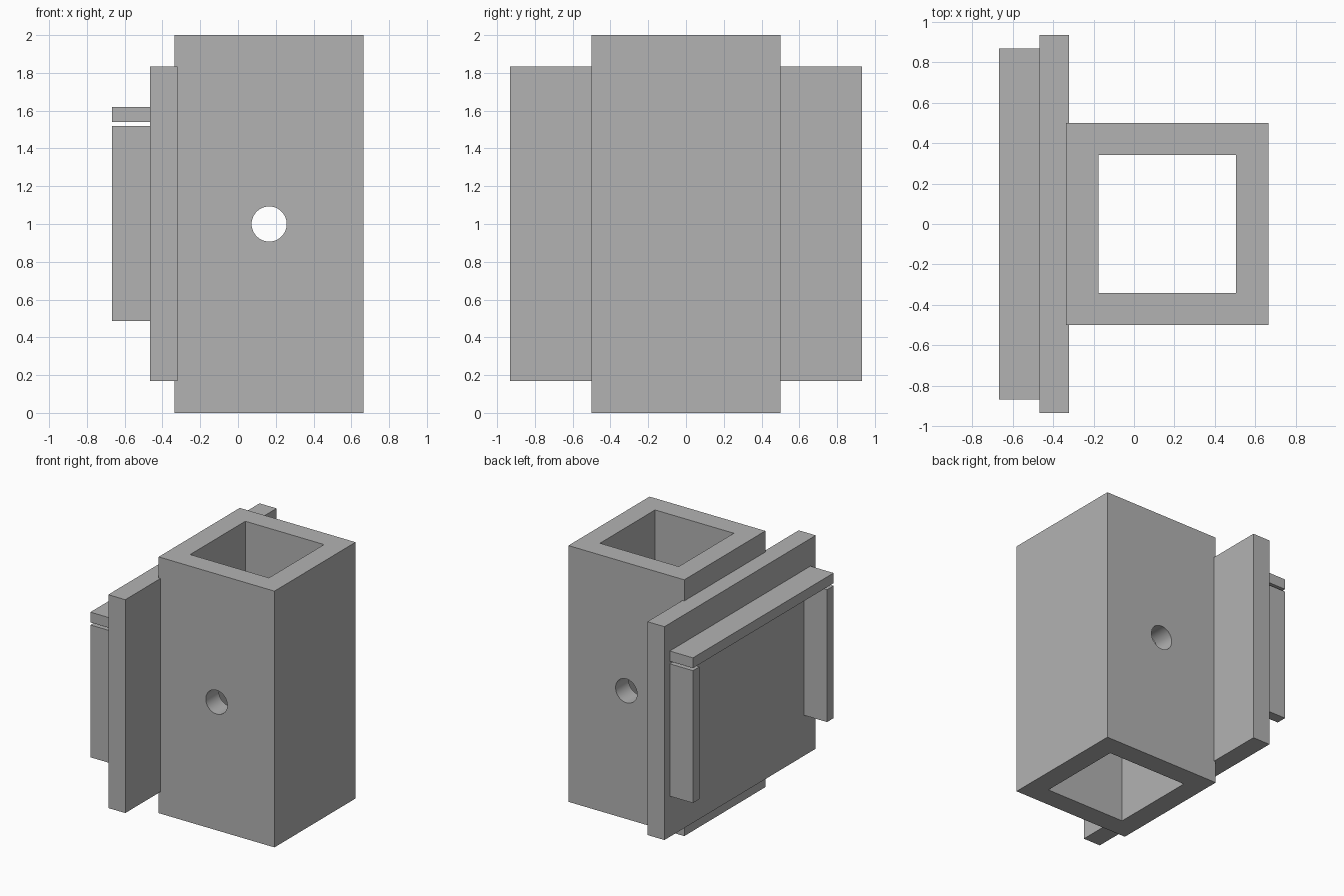
import bpy
from mathutils import Vector

if "Cube" in bpy.data.objects:
    bpy.data.objects.remove(bpy.data.objects["Cube"], do_unlink=True)

grey = bpy.data.materials.new("plain_grey")
grey.use_nodes = True
COLOUR = (0.45, 0.45, 0.45, 1)
grey.diffuse_color = COLOUR
grey.node_tree.nodes["Principled BSDF"].inputs["Base Color"].default_value = COLOUR


def box(name, low, high):
    """Box between two opposite corners."""
    low, high = Vector(low), Vector(high)
    bpy.ops.mesh.primitive_cube_add(size=1, location=(low + high) / 2)
    obj = bpy.context.object
    obj.name = name
    obj.scale = high - low
    bpy.ops.object.transform_apply(location=False, rotation=False, scale=True)
    obj.data.materials.append(grey)
    return obj


def cut(target, cutter):
    """Subtract the cutter and remove it."""
    mod = target.modifiers.new("cut", 'BOOLEAN')
    mod.operation = 'DIFFERENCE'
    mod.solver = 'EXACT'
    mod.object = cutter
    bpy.context.view_layer.objects.active = target
    bpy.ops.object.modifier_apply(modifier=mod.name)
    bpy.data.objects.remove(cutter, do_unlink=True)


# Square tube, open at both ends
TUBE_X = 0.165
tube = box("square_tube", (TUBE_X - 0.5, -0.5, 0), (TUBE_X + 0.5, 0.5, 2))
cut(tube, box("bore_cutter", (TUBE_X - 0.34, -0.34, -0.1), (TUBE_X + 0.34, 0.34, 2.1)))

# Round pin hole through the front and back walls
bpy.ops.mesh.primitive_cylinder_add(vertices=48, radius=0.093, depth=1.4,
                                    location=(TUBE_X, 0, 1), rotation=(1.570796, 0, 0))
pin = bpy.context.object
pin.data.materials.append(grey)
cut(tube, pin)
bpy.ops.object.select_all(action='DESELECT')
tube.select_set(True)
bpy.context.view_layer.objects.active = tube
bpy.ops.object.shade_smooth_by_angle()

# Wide plate, set slightly into the tube's right side
box("back_plate", (-0.467, -0.933, 0.17), (-0.32, 0.933, 1.835))

# Raised rails on the plate: one across the top, one down each edge
OUT, IN, EDGE, RAIL = -0.667, -0.467, 0.867, 0.08
box("top_rail", (OUT, -EDGE, 1.54), (IN, EDGE, 1.62))
for name, y in (("front_rail", -EDGE), ("rear_rail", EDGE - RAIL)):
    box(name, (OUT, y, 0.487), (IN, y + RAIL, 1.52))
